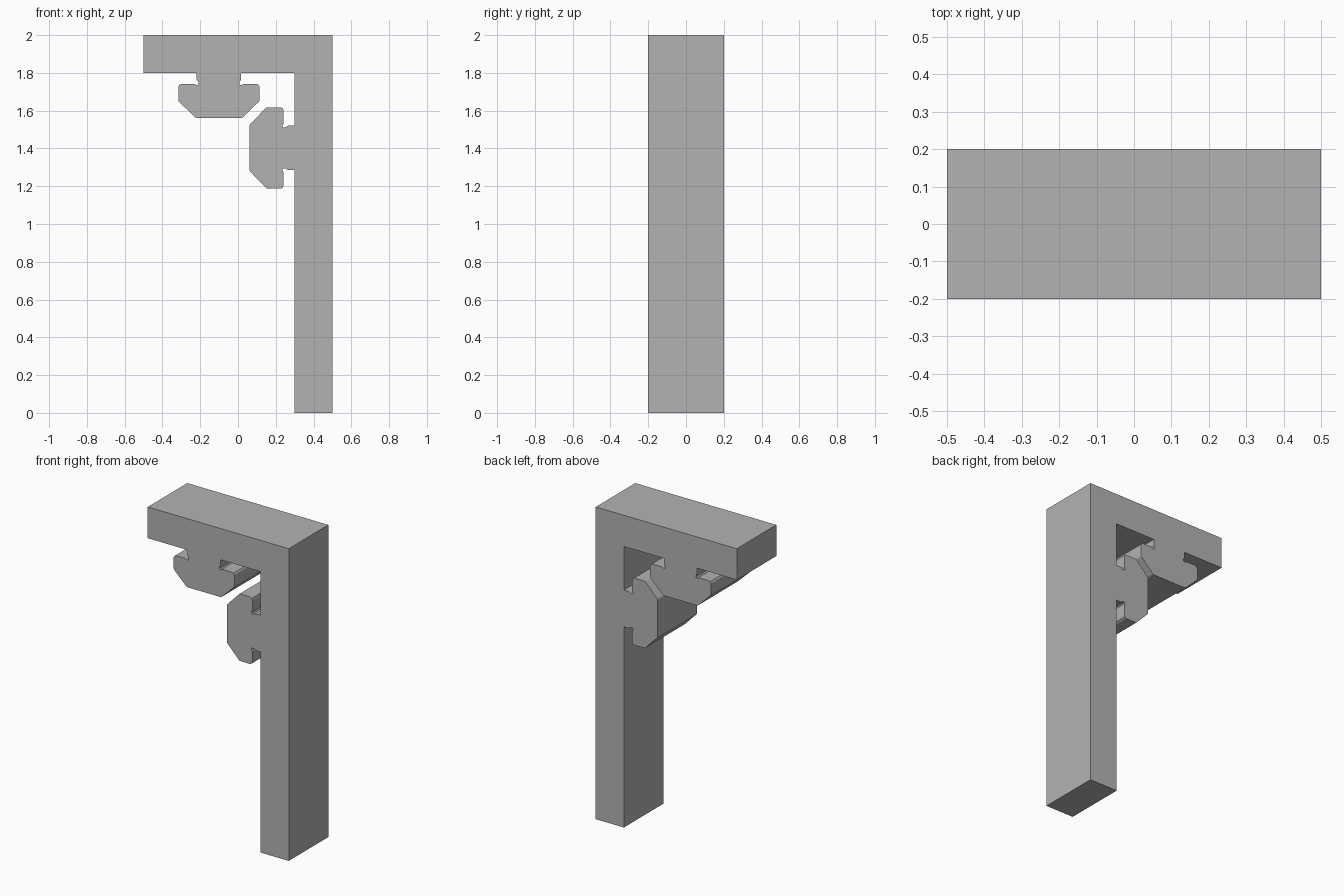
import bpy
import bmesh

cube = bpy.data.objects.get("Cube")
if cube:
    bpy.data.objects.remove(cube, do_unlink=True)

HALF_DEPTH = 0.2

grey = bpy.data.materials.new("plain grey")
grey.use_nodes = True
colour = (0.45, 0.45, 0.45, 1)
grey.diffuse_color = colour
grey.node_tree.nodes["Principled BSDF"].inputs["Base Color"].default_value = colour

# Half of the T-shaped rail: (offset from its centre line, distance from the arm)
half_rail = [
    (0.118, 0), (0.118, 0.035), (0.109, 0.048), (0.108, 0.060), (0.115, 0.065),
    (0.122, 0.063), (0.132, 0.058), (0.195, 0.058), (0.208, 0.062), (0.215, 0.073),
    (0.215, 0.145), (0.212, 0.152), (0.126, 0.235), (0.117, 0.239),
]
rail = [(-u, d) for u, d in half_rail] + [(u, d) for u, d in reversed(half_rail)]

# Outline of the angle bracket, with one rail on each inner face
outline = [(-0.5, 2), (0.5, 2), (0.5, 0), (0.3, 0)]
outline += [(0.3 - d, 1.403 + u) for u, d in rail]
outline += [(0.3, 1.8)]
outline += [(-0.101 - u, 1.8 - d) for u, d in rail]
outline += [(-0.5, 1.8)]

# Extrude the outline from front to back
bm = bmesh.new()
face = bm.faces.new([bm.verts.new((x, -HALF_DEPTH, z)) for x, z in outline])
extruded = bmesh.ops.extrude_face_region(bm, geom=[face], use_keep_orig=True)
moved = [v for v in extruded["geom"] if isinstance(v, bmesh.types.BMVert)]
bmesh.ops.translate(bm, verts=moved, vec=(0, 2 * HALF_DEPTH, 0))
bmesh.ops.recalc_face_normals(bm, faces=bm.faces)

mesh = bpy.data.meshes.new("angle_bracket_with_rails")
bm.to_mesh(mesh)
bm.free()
mesh.materials.append(grey)
bracket = bpy.data.objects.new("angle_bracket_with_rails", mesh)
bpy.context.collection.objects.link(bracket)
